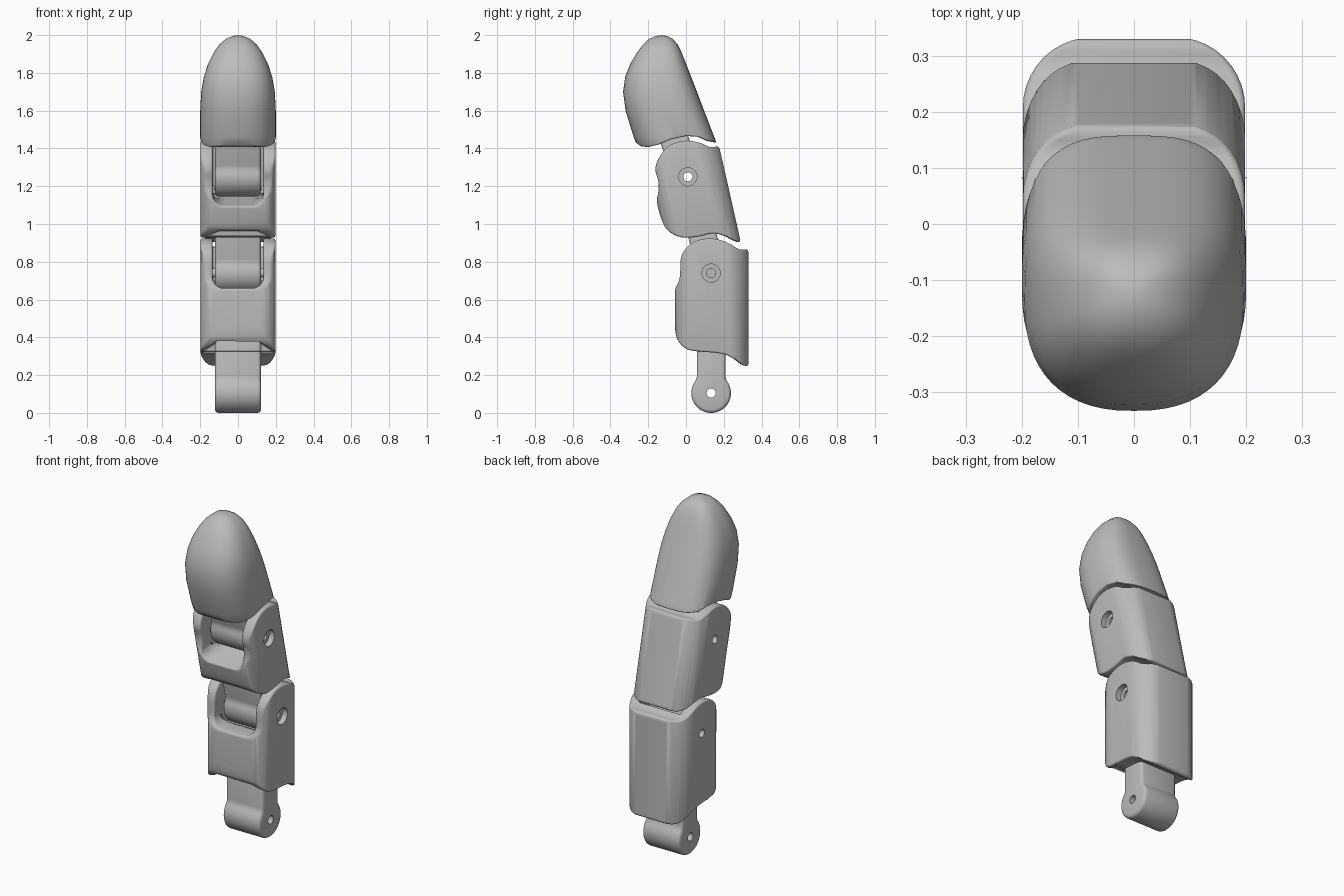
import bpy, bmesh, math
from mathutils import Matrix, Vector

cube = bpy.data.objects.get("Cube")
if cube:
    bpy.data.objects.remove(cube)

grey = bpy.data.materials.new("light grey plastic")
grey.use_nodes = True
COLOUR = (0.5, 0.5, 0.5, 1)
grey.diffuse_color = COLOUR
grey.node_tree.nodes["Principled BSDF"].inputs["Base Color"].default_value = COLOUR


def make_object(name, bm):
    bmesh.ops.recalc_face_normals(bm, faces=bm.faces)
    mesh = bpy.data.meshes.new(name)
    bm.to_mesh(mesh)
    bm.free()
    mesh.materials.append(grey)
    obj = bpy.data.objects.new(name, mesh)
    bpy.context.collection.objects.link(obj)
    return obj


def prism(name, points, axis, low, high, matrix=Matrix()):
    """Extrude a closed outline along an axis: X takes (y,z), Y takes (x,z), Z takes (x,y)."""
    place = {"X": lambda a, b, t: (t, a, b), "Y": lambda a, b, t: (a, t, b), "Z": lambda a, b, t: (a, b, t)}[axis]
    bm = bmesh.new()
    rings = [[bm.verts.new(matrix @ Vector(place(a, b, t))) for a, b in points] for t in (low, high)]
    n = len(points)
    for i in range(n):
        j = (i + 1) % n
        bm.faces.new((rings[0][i], rings[0][j], rings[1][j], rings[1][i]))
    bm.faces.new(rings[0])
    bm.faces.new(rings[1])
    return make_object(name, bm)


def soften(points, rounds=2):
    """Round an outline by cutting its corners."""
    for _ in range(rounds):
        out = []
        for (ax, ay), (bx, by) in zip(points, points[1:] + points[:1]):
            out += [(ax * 0.75 + bx * 0.25, ay * 0.75 + by * 0.25), (ax * 0.25 + bx * 0.75, ay * 0.25 + by * 0.75)]
        points = out
    return points


def rounded_box(x, low, high, low_radius, high_radius, steps=10):
    """Rectangle symmetric in x with its own corner radius at each end."""
    points = []
    corners = ((1, high, high_radius, 0), (-1, high, high_radius, 90), (-1, low, low_radius, 180), (1, low, low_radius, 270))
    for side, end, r, start in corners:
        cy = end - r if end == high else end + r
        for k in range(steps + 1):
            a = math.radians(start + 90 * k / steps)
            points.append((side * (x - r) + r * math.cos(a), cy + r * math.sin(a)))
    return points


def circle(y, z, r, n=40):
    return [(y + r * math.cos(math.tau * k / n), z + r * math.sin(math.tau * k / n)) for k in range(n)]


def apply(obj, modifier):
    bpy.ops.object.select_all(action="DESELECT")
    bpy.context.view_layer.objects.active = obj
    obj.select_set(True)
    bpy.ops.object.modifier_apply(modifier=modifier.name)


def boolean(obj, other, operation="DIFFERENCE"):
    mod = obj.modifiers.new("cut", "BOOLEAN")
    mod.operation, mod.solver, mod.object = operation, "EXACT", other
    apply(obj, mod)
    bpy.data.objects.remove(other)


def finish(obj, width=0.0):
    if width:
        mod = obj.modifiers.new("soft edges", "BEVEL")
        mod.width, mod.segments, mod.use_clamp_overlap = width, 3, False
        mod.limit_method, mod.angle_limit = "ANGLE", math.radians(40)
        apply(obj, mod)
    bpy.ops.object.select_all(action="DESELECT")
    bpy.context.view_layer.objects.active = obj
    obj.select_set(True)
    bpy.ops.object.shade_smooth_by_angle(angle=math.radians(35))


def frame(pin, tilt):
    return Matrix.Translation((0, *pin)) @ Matrix.Rotation(math.radians(tilt), 4, "X")


# Tongue with a round knuckle end and a pin hole
def knuckle(name, pin, tilt, length):
    r, half = 0.105, 0.075
    start = math.asin(half / r)
    arc = [math.pi / 2 + start + (math.tau - 2 * start) * k / 36 for k in range(37)]
    outline = [(r * math.cos(a), r * math.sin(a)) for a in arc]
    outline += [(half, length), (-half, length)]
    obj = prism(name, outline, "X", -0.122, 0.122, frame(pin, tilt))
    finish(obj, 0.018)
    boolean(obj, prism("hole", circle(*pin, 0.024), "X", -1, 1))
    finish(obj)


# Hollow-fronted segment: side profile crossed with a rounded plan
def segment(name, profile, pin, tilt, slot_depth, notch):
    at = frame(pin, tilt)
    obj = prism(name, soften(profile), "X", -0.3, 0.3)
    boolean(obj, prism("plan", rounded_box(0.198, -0.192, 0.2, 0.085, 0.125), "Z", -1, 1, at), "INTERSECT")
    slot = rounded_box(0.135, -slot_depth, 0.6, 0.06, 0.02)
    boolean(obj, prism("slot", slot, "Y", -0.5, 0.115, at))
    boolean(obj, prism("clearance", circle(0, 0, 0.115), "X", -0.135, 0.135, at))
    low, high = notch
    relief = [(-0.25, low - 0.1), (0.25, low - 0.1), (0.19, low), (0.1, high), (-0.1, high), (-0.19, low)]
    boolean(obj, prism("relief", relief, "Y", -0.5, pin[0] - 0.06))
    finish(obj, 0.01)
    boolean(obj, prism("hole", circle(*pin, 0.024), "X", -1, 1))
    boolean(obj, prism("counterbore", circle(*pin, 0.048), "X", 0.165, 1))
    finish(obj)


lower_pin, middle_pin = (0.133, 0.74), (0.01, 1.25)

segment("lower_segment", [
    (0.33, 0.28), (0.33, 0.83), (0.33, 0.868), (0.28, 0.862), (0.22, 0.905), (0.13, 0.928), (0.05, 0.912),
    (0, 0.875), (-0.03, 0.825), (-0.03, 0.73), (-0.04, 0.69), (-0.062, 0.65), (-0.062, 0.45), (-0.045, 0.38),
    (0, 0.335), (0.06, 0.325), (0.19, 0.317), (0.25, 0.29), (0.29, 0.255), (0.33, 0.245)],
    lower_pin, 0, 0.08, (0.325, 0.385))

segment("middle_segment", [
    (0.282, 0.94), (0.183, 1.38), (0.173, 1.415), (0.13, 1.402), (0.08, 1.43), (0, 1.445), (-0.08, 1.425),
    (-0.14, 1.365), (-0.168, 1.29), (-0.145, 1.23), (-0.145, 1.17), (-0.158, 1.12), (-0.13, 1.02),
    (-0.1, 0.965), (-0.05, 0.935), (0, 0.925), (0.08, 0.935), (0.14, 0.953), (0.2, 0.94), (0.25, 0.91),
    (0.29, 0.9)],
    middle_pin, 13, 0.115, (0.925, 0.965))

knuckle("base_knuckle", (0.133, 0.105), 0, 0.32)
knuckle("lower_joint_knuckle", lower_pin, 13, 0.3)
knuckle("middle_joint_knuckle", middle_pin, 20, 0.3)

# Fingertip: loft of rounded rings (z, front y, back y, half width)
rings = [
    (1.36, -0.235, 0.187, 0.198), (1.46, -0.277, 0.15, 0.2), (1.6, -0.32, 0.096, 0.2), (1.7, -0.333, 0.058, 0.195),
    (1.78, -0.322, 0.027, 0.181), (1.85, -0.294, 0, 0.158), (1.91, -0.258, -0.024, 0.128),
    (1.95, -0.228, -0.044, 0.099), (1.98, -0.195, -0.07, 0.064), (1.995, -0.16, -0.1, 0.03)]
bm = bmesh.new()
loops = []
count = 56
for z, front, back, width in rings:
    loop = []
    for k in range(count):
        a = math.tau * k / count
        c, s = math.cos(a), math.sin(a)
        power = 2 / 2.4 if s < 0 else 2 / 2.9
        x = width * math.copysign(abs(c) ** power, c)
        y = (front + back) / 2 + (back - front) / 2 * math.copysign(abs(s) ** power, s)
        loop.append(bm.verts.new((x, y, z)))
    loops.append(loop)
for lower, upper in zip(loops, loops[1:]):
    for k in range(count):
        j = (k + 1) % count
        bm.faces.new((lower[k], lower[j], upper[j], upper[k]))
bm.faces.new(loops[0])
peak = bm.verts.new((0, -0.13, 2))
for k in range(count):
    bm.faces.new((loops[-1][k], loops[-1][(k + 1) % count], peak))
tip = make_object("fingertip", bm)
under = [(-0.5, 1.2), (-0.5, 1.45), (-0.27, 1.435), (-0.24, 1.412), (-0.2, 1.407), (-0.14, 1.422), (-0.08, 1.448),
         (0, 1.466), (0.06, 1.462), (0.11, 1.44), (0.15, 1.432), (0.4, 1.43), (0.4, 1.2)]
boolean(tip, prism("underside", under, "X", -0.5, 0.5))
finish(tip, 0.008)
